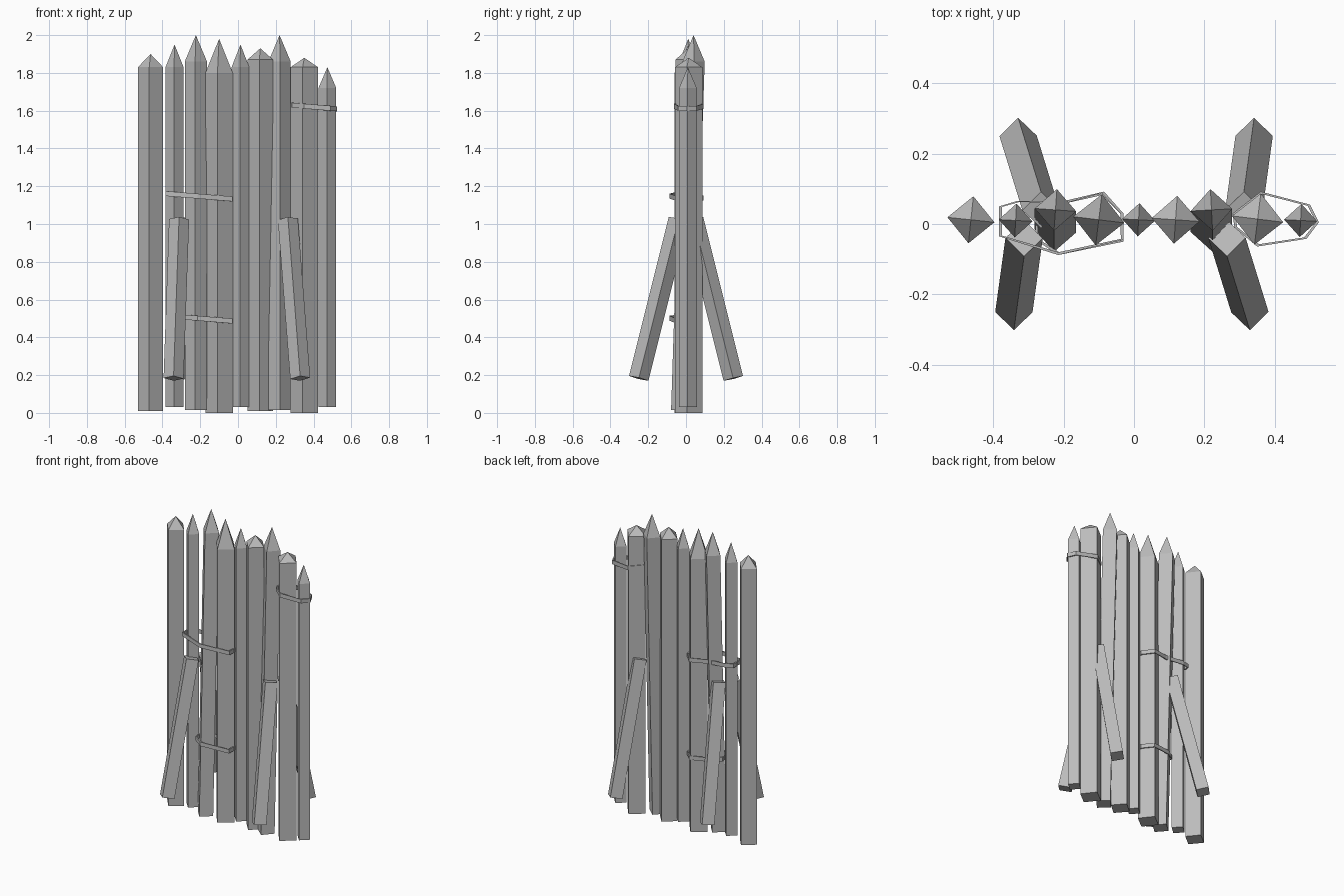
import bpy
import bmesh
from math import cos, sin, pi, radians
from mathutils import Vector

old = bpy.data.objects.get("Cube")
if old:
    bpy.data.objects.remove(old, do_unlink=True)

grey = bpy.data.materials.new("weathered_grey")
grey.use_nodes = True
colour = (0.5, 0.5, 0.5, 1)
grey.diffuse_color = colour
grey.node_tree.nodes["Principled BSDF"].inputs["Base Color"].default_value = colour


def finish(name, bm):
    bmesh.ops.recalc_face_normals(bm, faces=bm.faces)
    mesh = bpy.data.meshes.new(name)
    bm.to_mesh(mesh)
    bm.free()
    mesh.materials.append(grey)
    obj = bpy.data.objects.new(name, mesh)
    bpy.context.collection.objects.link(obj)


def bridge(bm, a, b):
    for i in range(len(a)):
        j = (i + 1) % len(a)
        bm.faces.new((a[i], a[j], b[j], b[i]))


def post(name, foot, top, half, shoulder, turn):
    """Square stake set corner-forward, sharpened to a point."""
    bm = bmesh.new()
    rings = []
    for centre, z in ((foot, foot.z), (top, shoulder)):
        angles = [radians(turn) + k * pi / 2 for k in range(4)]
        rings.append([bm.verts.new((centre.x + half * cos(a), centre.y + half * sin(a), z))
                      for a in angles])
    bridge(bm, *rings)
    bm.faces.new(rings[0])
    tip = bm.verts.new(top)
    for k in range(4):
        bm.faces.new((rings[1][k], rings[1][(k + 1) % 4], tip))
    finish(name, bm)


def brace(name, top, foot, half):
    """Square beam with one edge facing outward and ends cut square."""
    bm = bmesh.new()
    axis = (foot - top).normalized()
    side = Vector((1, 0, 0))
    side = (side - axis * side.dot(axis)).normalized()
    out = axis.cross(side)
    rings = [[bm.verts.new(p + half * d) for d in (side, out, -side, -out)]
             for p in (top, foot)]
    bridge(bm, *rings)
    for r in rings:
        bm.faces.new(r)
    finish(name, bm)


def band(name, outline, z, slope, height=0.026, thick=0.008):
    """Thin strap wrapped around neighbouring stakes."""
    bm = bmesh.new()
    mid = sum((Vector(p) for p in outline), Vector((0, 0))) / len(outline)
    rings = []
    for inset, dz in ((0, -1), (0, 1), (thick, 1), (thick, -1)):
        ring = []
        for p in outline:
            v = Vector(p)
            q = v - (v - mid).normalized() * inset
            ring.append(bm.verts.new((q.x, q.y, z + slope * (v.x - mid.x) + dz * height / 2)))
        rings.append(ring)
    for k in range(4):
        bridge(bm, rings[k], rings[(k + 1) % 4])
    finish(name, bm)


# Stakes: x, foot y, top y, foot z, half width, shoulder z, tip z, turn
stakes = [
    (-0.463, 0.012, 0.012, 0.01, 0.067, 1.83, 1.90, -6),
    (-0.336, 0.01, 0.01, 0.03, 0.048, 1.83, 1.95, -3),
    (-0.223, -0.02, 0.04, 0.015, 0.059, 1.86, 2.00, -4),
    (-0.10, 0.012, 0.012, 0.0, 0.073, 1.80, 1.98, -7),
    (0.013, 0.012, 0.012, 0.03, 0.047, 1.83, 1.95, -3),
    (0.118, 0.012, 0.012, 0.01, 0.068, 1.87, 1.93, -4),
    (0.22, -0.02, 0.04, 0.015, 0.059, 1.86, 2.00, 3),
    (0.351, 0.014, 0.014, 0.0, 0.073, 1.83, 1.88, -7),
    (0.473, 0.01, 0.01, 0.03, 0.047, 1.72, 1.83, -3),
]
for n, (x, y0, y1, z0, half, shoulder, tip, turn) in enumerate(stakes, 1):
    post(f"stake_{n}", Vector((x, y0, z0)), Vector((x, y1, tip)), half, shoulder, turn)

# Braces: the rear pair is the front pair turned half way round
for place, s in (("front", 1), ("back", -1)):
    for n, (x_top, x_foot) in enumerate(((-0.312, -0.341), (0.264, 0.329)), 1):
        brace(f"{place}_brace_{n}", Vector((s * x_top, -0.04 * s, 1.025)),
              Vector((s * x_foot, -0.25 * s, 0.183)), 0.053)

# Straps
band("upper_strap", [(0.28, 0.03), (0.36, 0.092), (0.50, 0.055), (0.525, 0.005),
                     (0.49, -0.042), (0.35, -0.064), (0.285, -0.01)], 1.62, -0.08)
band("middle_strap", [(-0.383, 0.05), (-0.33, 0.066), (-0.20, 0.065), (-0.085, 0.092),
                      (-0.03, 0.03), (-0.03, -0.045), (-0.215, -0.088), (-0.383, -0.035)],
     1.147, -0.08)
band("lower_strap", [(-0.28, 0.02), (-0.22, 0.06), (-0.085, 0.088), (-0.03, 0.03),
                     (-0.03, -0.05), (-0.215, -0.088), (-0.28, -0.045)], 0.497, -0.08)
